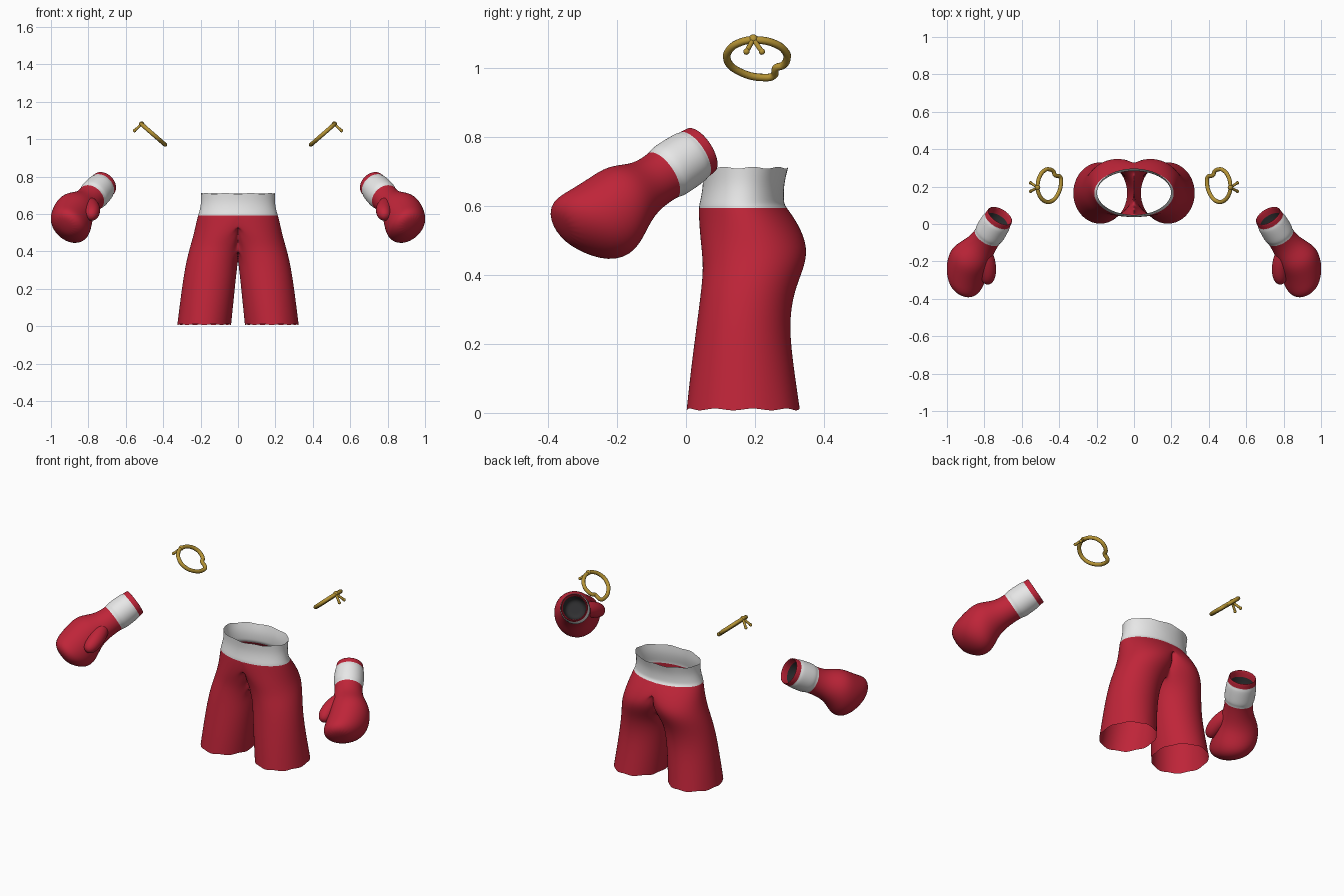
import bpy, bmesh, math
from mathutils import Vector

cube = bpy.data.objects.get("Cube")
if cube:
    bpy.data.objects.remove(cube, do_unlink=True)


def material(name, rgb, rough=0.6):
    m = bpy.data.materials.new(name)
    m.use_nodes = True
    m.diffuse_color = (*rgb, 1)
    bsdf = m.node_tree.nodes["Principled BSDF"]
    bsdf.inputs["Base Color"].default_value = (*rgb, 1)
    bsdf.inputs["Roughness"].default_value = rough
    return m


RED = material("red satin", (0.52, 0.018, 0.04))
WHITE = material("white trim", (0.8, 0.8, 0.8))
DARK = material("dark lining", (0.03, 0.03, 0.032))
GOLD = material("gold cord", (0.46, 0.29, 0.035))


def loft(name, rings, mats, ring_mat=None, caps=(False, False), seam=False, levels=2):
    """Join closed rings of points into a smooth skin."""
    bm = bmesh.new()
    loops = [[bm.verts.new(p) for p in ring] for ring in rings]
    n = len(loops[0])
    for i, (a, b) in enumerate(zip(loops, loops[1:])):
        for j in range(n):
            k = (j + 1) % n
            quad = (a[j], a[k], b[k], b[j])
            if seam and all(abs(v.co.x) < 1e-5 for v in quad):
                continue
            f = bm.faces.new(quad)
            f.material_index = ring_mat(i) if ring_mat else 0
    for cap, loop, i in zip(caps, (loops[0], loops[-1]), (0, len(loops) - 2)):
        if cap:
            f = bm.faces.new(loop)
            f.material_index = ring_mat(i) if ring_mat else 0
    bmesh.ops.delete(bm, geom=[v for v in bm.verts if not v.link_faces], context='VERTS')
    bmesh.ops.recalc_face_normals(bm, faces=bm.faces)
    for f in bm.faces:
        f.smooth = True
    me = bpy.data.meshes.new(name)
    bm.to_mesh(me)
    bm.free()
    for m in mats:
        me.materials.append(m)
    ob = bpy.data.objects.new(name, me)
    bpy.context.collection.objects.link(ob)
    if seam:
        mir = ob.modifiers.new("mirror", 'MIRROR')
        mir.use_clip = True
        mir.merge_threshold = 0.0005
    sub = ob.modifiers.new("smooth", 'SUBSURF')
    sub.levels = sub.render_levels = levels
    return ob


def frame_ring(centre, a, b, count):
    turns = [2 * math.pi * i / count for i in range(count)]
    return [centre + a * math.cos(t) + b * math.sin(t) for t in turns]


# Shorts: one side is lofted from waist to hem, then mirrored.
# Each section: height, outer x, inner x, front y, back y
SHORTS = [
    (0.71, 0.20, -0.20, 0.047, 0.297),
    (0.66, 0.197, -0.197, 0.050, 0.283),
    (0.61, 0.208, -0.208, 0.040, 0.284),
    (0.60, 0.212, -0.212, 0.037, 0.287),
    (0.55, 0.225, -0.17, 0.037, 0.325),
    (0.48, 0.240, -0.075, 0.044, 0.354),
    (0.42, 0.258, -0.035, 0.050, 0.343),
    (0.35, 0.276, 0.0, 0.043, 0.312),
    (0.25, 0.294, 0.012, 0.030, 0.298),
    (0.12, 0.311, 0.025, 0.013, 0.314),
    (0.01, 0.325, 0.036, 0.001, 0.330),
]
STEPS = 36


def shorts_ring(z, xo, xi, yf, yb):
    cx, rx, cy, ry = (xo + xi) / 2, (xo - xi) / 2, (yf + yb) / 2, (yb - yf) / 2
    wave = 0.004 if z in (SHORTS[0][0], SHORTS[-1][0]) else 0
    ring = []
    for i in range(STEPS):
        t = 2 * math.pi * i / STEPS
        x = cx + rx * math.cos(t)
        if x < 1e-4:
            x = 0
        ring.append((x, cy + ry * math.sin(t), z + wave * math.sin(9 * t)))
    return ring


loft("shorts", [shorts_ring(*s) for s in SHORTS], [RED, WHITE],
     lambda i: 1 if i < 3 else 0, seam=True)

# Gloves: sections along the forearm axis
# distance, sideways shift, upward shift, half width, half height
GLOVE = [
    (0.11, 0, 0, 0.02, 0.02), (0.11, 0, 0, 0.06, 0.06), (0.03, 0, 0, 0.065, 0.066),
    (0.0, 0, 0, 0.068, 0.07), (0.0, 0, 0, 0.075, 0.077), (0.036, 0, 0, 0.075, 0.077),
    (0.04, 0, 0, 0.081, 0.082), (0.09, 0, 0, 0.083, 0.084), (0.134, 0, 0, 0.083, 0.084),
    (0.139, 0, 0, 0.075, 0.077), (0.22, 0.005, 0, 0.08, 0.075),
    (0.295, 0.02, 0.014, 0.108, 0.105), (0.365, 0.014, -0.014, 0.118, 0.13),
    (0.43, -0.005, -0.01, 0.116, 0.122), (0.48, -0.025, 0.02, 0.092, 0.09),
    (0.51, -0.03, 0.03, 0.045, 0.045),
]
THUMB = [
    (0.81, -0.08, 0.675, 0.03), (0.805, -0.14, 0.66, 0.042), (0.783, -0.20, 0.64, 0.047),
    (0.778, -0.27, 0.61, 0.045), (0.785, -0.305, 0.59, 0.034), (0.79, -0.32, 0.583, 0.012),
]
CUFF = Vector((0.715, 0.045, 0.762))
AXIS = Vector((0.45, -0.745, -0.49)).normalized()
SIDE = Vector((-AXIS.y, AXIS.x, 0)).normalized()
UP = SIDE.cross(AXIS)
if UP.z < 0:
    UP.negate()


def glove_mat(i):
    if i < 2:
        return 2
    return 1 if 5 <= i <= 8 else 0


def flip(points, s):
    return [(p[0] * s, p[1], p[2]) for p in points]


# Cords: loop outline in y and z, lying on a sloping plane
LOOP = [(0.293, 1.03), (0.28, 1.006), (0.262, 1.0), (0.253, 0.976), (0.228, 0.971),
        (0.155, 0.988), (0.12, 1.02), (0.126, 1.052), (0.16, 1.074), (0.2, 1.08),
        (0.26, 1.068), (0.288, 1.046)]
KNOT = (0.515, 0.195, 1.082)


def cord(name, points, radius, closed):
    cu = bpy.data.curves.new(name, 'CURVE')
    cu.dimensions = '3D'
    cu.bevel_depth = radius
    cu.bevel_resolution = 3
    cu.resolution_u = 6
    cu.use_fill_caps = True
    sp = cu.splines.new('BEZIER')
    sp.bezier_points.add(len(points) - 1)
    for bp, p in zip(sp.bezier_points, points):
        bp.co = p
        bp.handle_left_type = bp.handle_right_type = 'AUTO'
    sp.use_cyclic_u = closed
    cu.materials.append(GOLD)
    ob = bpy.data.objects.new(name, cu)
    bpy.context.collection.objects.link(ob)
    return ob


def bead(name, centre, radius):
    bpy.ops.mesh.primitive_uv_sphere_add(segments=16, ring_count=10, radius=radius,
                                         location=centre)
    ob = bpy.context.object
    ob.name = name
    ob.data.materials.append(GOLD)
    bpy.ops.object.shade_smooth()


for word, s in (("left", 1), ("right", -1)):
    # Glove body with cuff and lining
    rings = [flip(frame_ring(CUFF + AXIS * d + SIDE * x + UP * v, SIDE * w, UP * h, 20), s)
             for d, x, v, w, h in GLOVE]
    loft(word + "_glove", rings, [RED, WHITE, DARK], glove_mat, caps=(True, True))
    # Thumb
    path = [Vector(p[:3]) for p in THUMB]
    rings = []
    for i, p in enumerate(path):
        t = (path[min(i + 1, len(path) - 1)] - path[max(i - 1, 0)]).normalized()
        a = t.cross(Vector((0, 0, 1))).normalized()
        r = THUMB[i][3]
        rings.append(flip(frame_ring(p, a * r, a.cross(t) * r, 12), s))
    loft(word + "_thumb", rings, [RED], caps=(True, True))
    # Arm cord with its knot and two loose ends
    ring = [(0.452 + (z - 1.025) * 1.15, y, z) for y, z in LOOP]
    cord(word + "_arm_cord", flip(ring, s), 0.011, True)
    bead(word + "_cord_knot", flip([KNOT], s)[0], 0.014)
    for n, y in (("front", 0.175), ("back", 0.22)):
        tip = (0.553, y, 1.046)
        cord(f"{word}_{n}_cord_end", flip([KNOT, tip], s), 0.007, False)
        bead(f"{word}_{n}_cord_tip", flip([tip], s)[0], 0.009)
